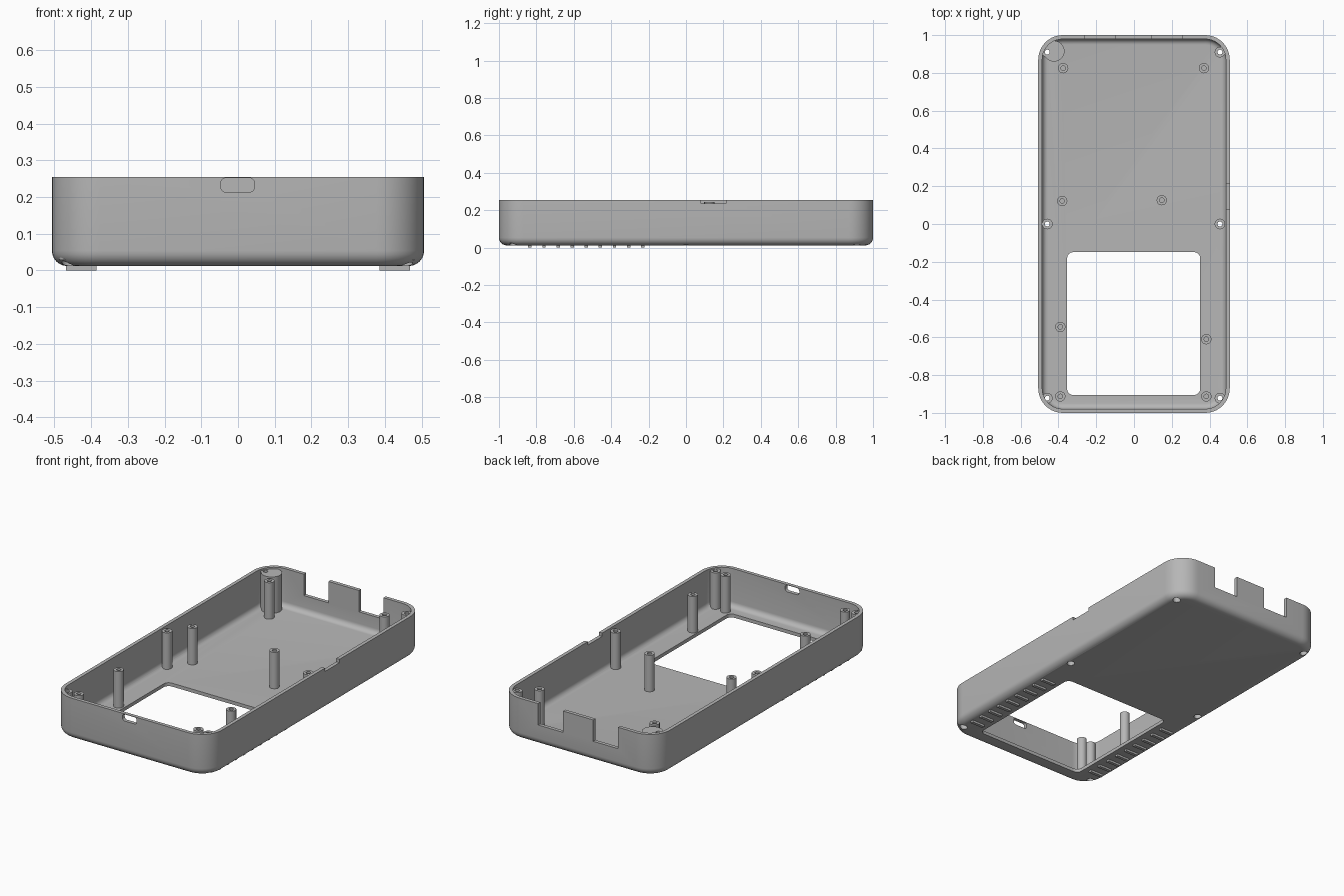
import bpy, bmesh, math

if "Cube" in bpy.data.objects:
    bpy.data.objects.remove(bpy.data.objects["Cube"])

GREY = bpy.data.materials.new("plain_grey")
GREY.diffuse_color = (0.47, 0.47, 0.47, 1)
GREY.use_nodes = True
GREY.node_tree.nodes["Principled BSDF"].inputs["Base Color"].default_value = GREY.diffuse_color

BOTTOM, RIM, POST_TOP, FLOOR = 0.012, 0.255, 0.245, 0.032


def rounded_rect(hx, hy, r, n=10):
    """Outline of a rounded rectangle centred on the origin."""
    pts = []
    for i, (sx, sy) in enumerate(((1, 1), (-1, 1), (-1, -1), (1, -1))):
        for k in range(n + 1):
            a = math.pi / 2 * (i + k / n)
            pts.append((sx * (hx - r) + r * math.cos(a), sy * (hy - r) + r * math.sin(a)))
    return pts


def finish(name, bm):
    bmesh.ops.recalc_face_normals(bm, faces=bm.faces)
    me = bpy.data.meshes.new(name)
    bm.to_mesh(me)
    bm.free()
    me.materials.append(GREY)
    ob = bpy.data.objects.new(name, me)
    bpy.context.collection.objects.link(ob)
    return ob


def loft(name, loops, close=False):
    """Skin equal-length loops of 3D points, capping the ends or closing the ring."""
    bm = bmesh.new()
    rings = [[bm.verts.new(p) for p in loop] for loop in loops]
    n = len(rings[0])
    pairs = list(zip(rings, rings[1:])) + ([(rings[-1], rings[0])] if close else [])
    for a, b in pairs:
        for i in range(n):
            j = (i + 1) % n
            bm.faces.new((a[i], a[j], b[j], b[i]))
    if not close:
        bm.faces.new(rings[0])
        bm.faces.new(rings[-1])
    return finish(name, bm)


def lathe(name, x, y, profile, close=False, n=28):
    """Turn (radius, z) points around a vertical axis."""
    loops = [[(x + r * math.cos(2 * math.pi * k / n), y + r * math.sin(2 * math.pi * k / n), z)
              for k in range(n)] for r, z in profile]
    return loft(name, loops, close)


def box(name, x0, x1, y0, y1, z0, z1):
    return loft(name, [[(x0, y0, z), (x1, y0, z), (x1, y1, z), (x0, y1, z)] for z in (z0, z1)])


def cut(target, cutter):
    cutter.hide_render = True
    m = target.modifiers.new("cut", 'BOOLEAN')
    m.operation, m.solver, m.object = 'DIFFERENCE', 'EXACT', cutter
    bpy.context.view_layer.objects.active = target
    bpy.ops.object.modifier_apply(modifier=m.name)
    bpy.data.objects.remove(cutter)


# Tray: rounded outside, rim, and a hollow with a rounded foot
HX, HY, R, WALL = 0.507, 1.0, 0.13, 0.021
FIL, STEPS = 0.042, 6
loops = []


def ring(inset, z):
    loops.append([(x, y, z) for x, y in rounded_rect(HX - inset, HY - inset, R - inset)])


for k in range(STEPS + 1):
    a = math.pi / 2 * k / STEPS
    ring(FIL * (1 - math.sin(a)), BOTTOM + FIL * (1 - math.cos(a)))
ring(0, RIM)
ring(WALL, RIM)
INNER = 0.03
for k in range(STEPS + 1):
    a = math.pi / 2 * k / STEPS
    ring(WALL + INNER * (1 - math.cos(a)), FLOOR + INNER * (1 - math.sin(a)))
tray = loft("tray", loops)

# Screen window in the floor
window = rounded_rect(0.352, 0.378, 0.032, 6)
cut(tray, loft("window_cutter", [[(x - 0.002, y - 0.527, z) for x, y in window] for z in (-0.1, 0.1)]))

# Rounded port through the front wall
port = rounded_rect(0.046, 0.0195, 0.015, 6)
cut(tray, loft("port_cutter", [[(x - 0.001, y, z + 0.2325) for x, z in port] for y in (-1.1, -0.9)]))

# Two deep notches in the back wall, one shallow notch in the right wall
cut(tray, box("back_notch_cutter", -0.26, -0.10, 0.93, 1.1, 0.13, 0.4))
cut(tray, box("back_notch_cutter", 0.096, 0.256, 0.93, 1.1, 0.13, 0.4))
cut(tray, box("side_notch_cutter", 0.45, 0.6, 0.08, 0.213, 0.235, 0.4))

parts = [tray]

# Six hollow screw bosses, recessed from below
BORE, HEAD, BOSS = 0.013, 0.021, 0.028
for x in (-0.459, 0.455):
    for y in (0.91, 0.0, -0.922):
        cut(tray, lathe("screw_cutter", x, y, [(HEAD, -0.1), (HEAD, 0.1)]))
        parts.append(lathe("screw_boss", x, y, [
            (BOSS, 0.028), (BOSS, POST_TOP), (BORE, POST_TOP),
            (BORE, 0.12), (HEAD, 0.12), (HEAD, 0.028)], close=True))

# Thick round column around the back left boss
column = lathe("corner_column", -0.423, 0.915, [(0.055, 0.028), (0.055, POST_TOP)], n=40)
cut(column, lathe("column_cutter", -0.459, 0.91, [(0.0275, -0.1), (0.0275, 0.4)]))
parts.append(column)

# Board posts with blind pilot holes
for x, y in ((-0.375, 0.825), (0.37, 0.825), (-0.38, 0.122), (0.147, 0.126),
             (-0.39, -0.545), (0.383, -0.61), (-0.39, -0.913), (0.383, -0.913)):
    parts.append(lathe("board_post", x, y, [
        (0.027, 0.022), (0.027, POST_TOP), (0.012, POST_TOP), (0.012, 0.15)]))

# Grip ribs under the front half, both sides
for side in (-1, 1):
    for i in range(9):
        y = -0.835 + i * 0.0755
        x0, x1 = sorted((side * 0.385, side * 0.468))
        parts.append(box("grip_rib", x0, x1, y - 0.009, y + 0.009, 0.0, 0.018))

# Smooth the curves, keep the edges crisp
bpy.ops.object.select_all(action='DESELECT')
for ob in parts:
    ob.select_set(True)
bpy.context.view_layer.objects.active = tray
bpy.ops.object.shade_smooth_by_angle(angle=math.radians(30))
